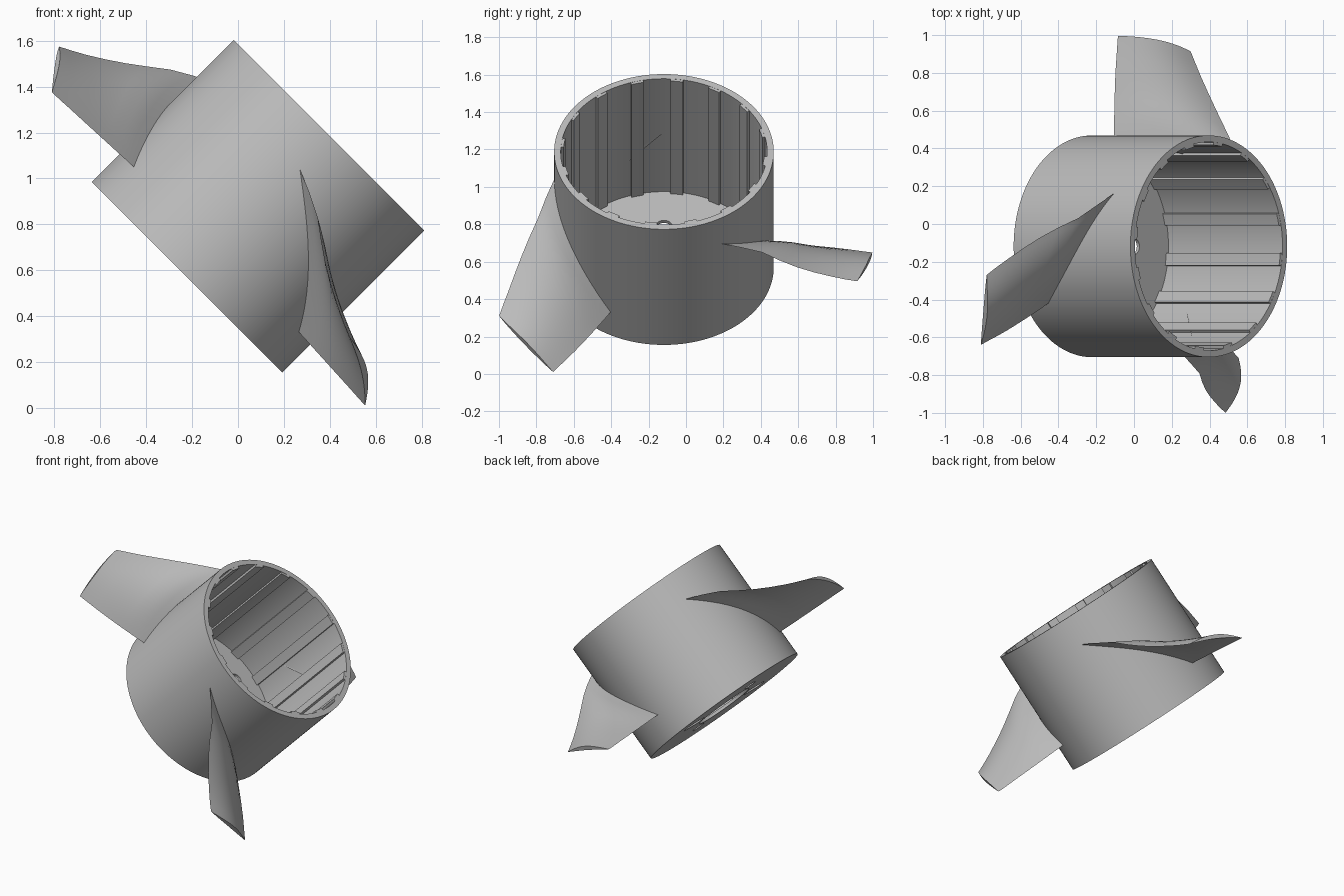
import bpy, bmesh, math
from mathutils import Matrix, Vector

old = bpy.data.objects.get("Cube")
if old:
    bpy.data.objects.remove(old, do_unlink=True)

RADIUS, INNER, HEIGHT, FLOOR = 0.587, 0.552, 0.874, 0.02
# The propeller axis leans 45 degrees towards +x
PLACE = Matrix.Translation((-0.222, -0.118, 0.57)) @ Matrix.Rotation(math.radians(45), 4, 'Y')

gray = bpy.data.materials.new("light_gray")
gray.use_nodes = True
gray.diffuse_color = (0.5, 0.5, 0.5, 1)
gray.node_tree.nodes["Principled BSDF"].inputs["Base Color"].default_value = (0.5, 0.5, 0.5, 1)


def polar(r, deg, t):
    """Point at radius r, angle deg from the upper side, distance t along the axis."""
    a = math.radians(deg)
    return Vector((-r * math.cos(a), r * math.sin(a), t))


def finish(name, bm):
    bmesh.ops.recalc_face_normals(bm, faces=bm.faces)
    mesh = bpy.data.meshes.new(name)
    bm.to_mesh(mesh)
    bm.free()
    obj = bpy.data.objects.new(name, mesh)
    bpy.context.collection.objects.link(obj)
    mesh.materials.append(gray)
    obj.matrix_world = PLACE
    return obj


def smooth(obj):
    bpy.ops.object.select_all(action='DESELECT')
    obj.select_set(True)
    bpy.context.view_layer.objects.active = obj
    bpy.ops.object.shade_smooth_by_angle(angle=math.radians(35))


def loft(bm, loops, closed):
    """Skin a row of closed loops; join the ends or cap them."""
    rows = [[bm.verts.new(p) for p in loop] for loop in loops]
    n = len(rows[0])
    pairs = list(zip(rows, rows[1:])) + ([(rows[-1], rows[0])] if closed else [])
    for a, b in pairs:
        for i in range(n):
            j = (i + 1) % n
            bm.faces.new((a[i], a[j], b[j], b[i]))
    if not closed:
        bm.faces.new(rows[0])
        bm.faces.new(rows[-1])


# Hub: open cup with a shaft hole in the floor
profile = [(0.2, 0), (RADIUS, 0), (RADIUS, HEIGHT), (INNER, HEIGHT), (INNER, FLOOR), (0.2, FLOOR)]
SEG = 128
bm = bmesh.new()
loft(bm, [[polar(r, 360 * i / SEG, t) for r, t in profile] for i in range(SEG)], True)
hub = finish("hub", bm)

# Mounting holes: round above and below, slotted at the sides
bm = bmesh.new()
for k in range(4):
    reach = 0.1 if k % 2 else 0
    outline = []
    for i in range(24):
        a = 2 * math.pi * i / 24
        outline.append((0.29 + 0.045 * math.cos(a) + (reach if math.cos(a) > 0 else 0),
                        0.045 * math.sin(a)))
    turn = Matrix.Rotation(math.radians(90 * k), 4, 'Z')
    loft(bm, [[turn @ Vector((x, y, t)) for x, y in outline] for t in (-0.05, 0.07)], False)
cutter = finish("hole_cutter", bm)
cutter.hide_render = True
cut = hub.modifiers.new("holes", 'BOOLEAN')
cut.operation = 'DIFFERENCE'
cut.solver = 'EXACT'
cut.object = cutter
bpy.context.view_layer.objects.active = hub
bpy.ops.object.modifier_apply(modifier="holes")
bpy.data.objects.remove(cutter, do_unlink=True)
smooth(hub)

# Narrow ribs along the inner wall
bm = bmesh.new()
for k in range(16):
    mid = 7.3 + 22.5 * k
    loops = []
    for d in (-3.5, 0, 3.5):
        loops.append([polar(r, mid + d, t) for r, t in
                      ((0.537, FLOOR), (0.56, FLOOR), (0.56, HEIGHT - 0.001), (0.537, HEIGHT - 0.001))])
    loft(bm, loops, False)
smooth(finish("inner_ribs", bm))

# Blade stations: radius, leading angle, leading t, trailing angle, trailing t
STATIONS = [(0.565, 31, 0.69, -31, 0.176), (0.587, 28.5, 0.68, -31, 0.175),
            (0.64, 20, 0.64, -30.7, 0.173), (0.707, 12.2, 0.588, -30.3, 0.17),
            (0.78, 7.4, 0.525, -29.9, 0.167), (0.852, 3.3, 0.468, -29.5, 0.164),
            (0.925, -0.4, 0.418, -29.1, 0.161), (1.0, -3.7, 0.373, -28.6, 0.158),
            (1.06, -5.9, 0.342, -28.2, 0.155), (1.115, -7.8, 0.316, -27.9, 0.153)]
STEPS = 14


def section(r, a1, t1, a0, t0, turn):
    """Cambered blade section wrapped on a cylinder of radius r."""
    arc, rise = math.radians(a1 - a0) * r, t1 - t0
    length = math.hypot(arc, rise)

    def point(s, lift):
        deg = a0 + (a1 - a0) * s - math.degrees(lift * rise / length / r)
        return polar(r, deg + turn, t0 + rise * s + lift * arc / length)

    top = [point(i / STEPS, 0.04 * math.sin(math.pi * i / STEPS)) for i in range(STEPS + 1)]
    low = [point(i / STEPS, 0.012 * math.sin(math.pi * i / STEPS)) for i in range(STEPS - 1, 0, -1)]
    return top + low


for name, turn in (("upper_blade", 0), ("front_blade", -120), ("back_blade", 120)):
    bm = bmesh.new()
    loft(bm, [section(*s, turn) for s in STATIONS], False)
    smooth(finish(name, bm))
